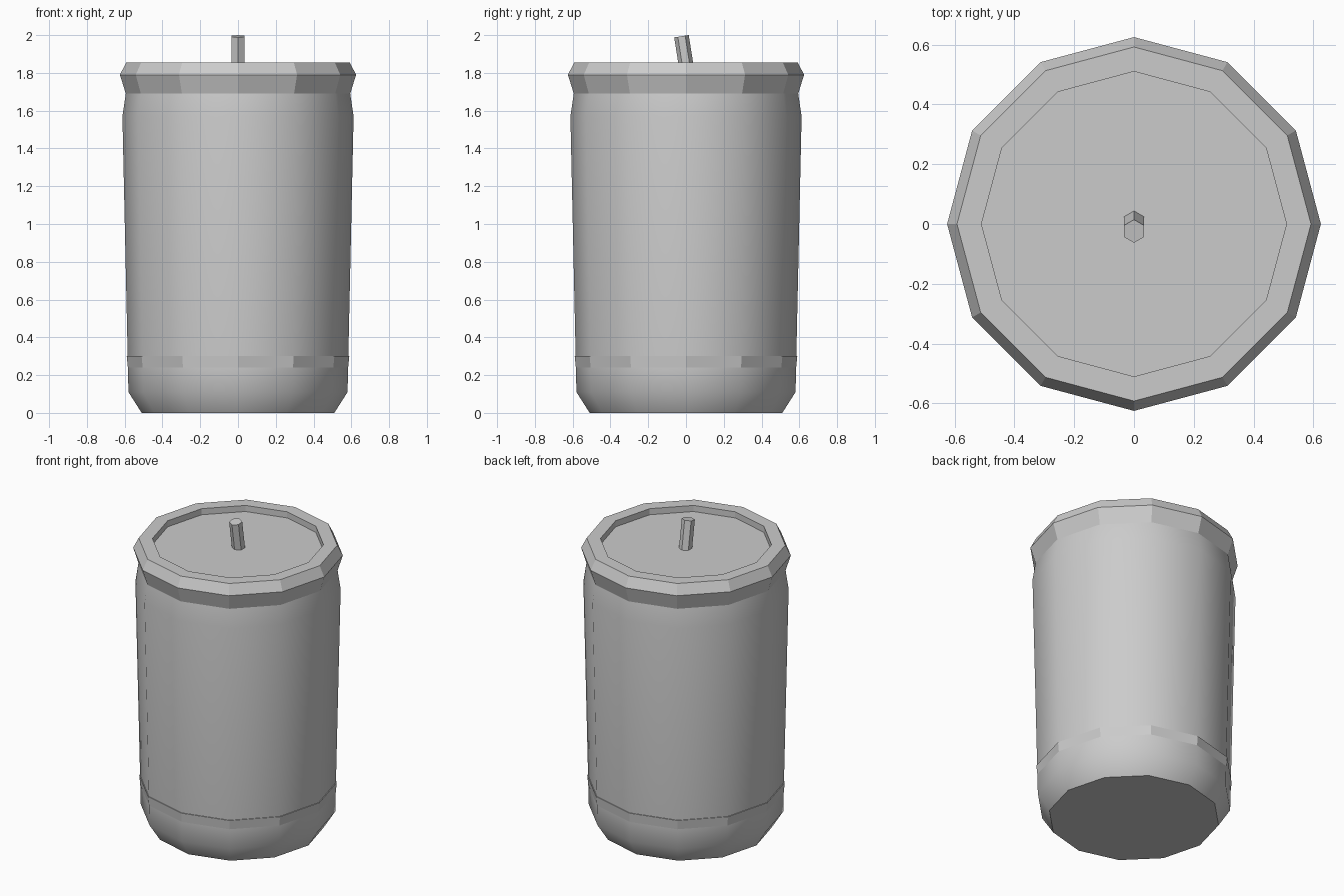
import bpy, bmesh, math
from mathutils import Matrix

if "Cube" in bpy.data.objects:
    bpy.data.objects.remove(bpy.data.objects["Cube"])

grey = bpy.data.materials.new("plain grey")
grey.diffuse_color = (0.6, 0.6, 0.6, 1)
grey.use_nodes = True
grey.node_tree.nodes["Principled BSDF"].inputs["Base Color"].default_value = grey.diffuse_color


def finish(name, bm, smooth):
    bmesh.ops.recalc_face_normals(bm, faces=bm.faces)
    me = bpy.data.meshes.new(name)
    bm.to_mesh(me)
    bm.free()
    me.materials.append(grey)
    ob = bpy.data.objects.new(name, me)
    bpy.context.collection.objects.link(ob)
    if smooth:
        bpy.ops.object.select_all(action='DESELECT')
        ob.select_set(True)
        bpy.context.view_layer.objects.active = ob
        bpy.ops.object.shade_smooth_by_angle(angle=math.radians(42))
    return ob


def lathe(name, profile, smooth=False, cap_start=False, cap_end=False, n=12):
    """Spin (radius, height) points into an n-sided ring surface."""
    bm = bmesh.new()
    rings = [[bm.verts.new((r * math.cos(2 * math.pi * i / n),
                            r * math.sin(2 * math.pi * i / n), z))
              for i in range(n)] for r, z in profile]
    for a, b in zip(rings, rings[1:]):
        for i in range(n):
            j = (i + 1) % n
            bm.faces.new((a[i], a[j], b[j], b[i]))
    if cap_start:
        bm.faces.new(rings[0][::-1])
    if cap_end:
        bm.faces.new(rings[-1])
    return finish(name, bm, smooth)


# rounded base with flat underside
lathe("base", [(0.51, 0), (0.58, 0.11), (0.583, 0.24)], True, cap_start=True)
# faceted band where the side wall meets the base
lathe("band", [(0.583, 0.24), (0.589, 0.30), (0.584, 0.30)])
# smooth side wall, slightly wider at the top, with a neck
lathe("side_wall", [(0.584, 0.30), (0.612, 1.57), (0.594, 1.69)], True)
# faceted rim with sunken lid
lathe("rim_and_lid", [(0.594, 1.69), (0.625, 1.79), (0.592, 1.855),
                      (0.51, 1.855), (0.51, 1.815)], cap_end=True)

# leaning hexagonal stub on the lid
bm = bmesh.new()
bmesh.ops.create_cone(bm, cap_ends=True, segments=6, radius1=0.039,
                      radius2=0.039, depth=0.22)
bm.verts.ensure_lookup_table()
ang = math.atan2(bm.verts[0].co.y, bm.verts[0].co.x)
bm.transform(Matrix.Translation((0, -0.024, 1.994)) @
             Matrix.Rotation(math.radians(9), 4, 'X') @
             Matrix.Translation((0, 0, -0.11)) @
             Matrix.Rotation(math.pi / 2 - ang, 4, 'Z'))
finish("stub", bm, False)
